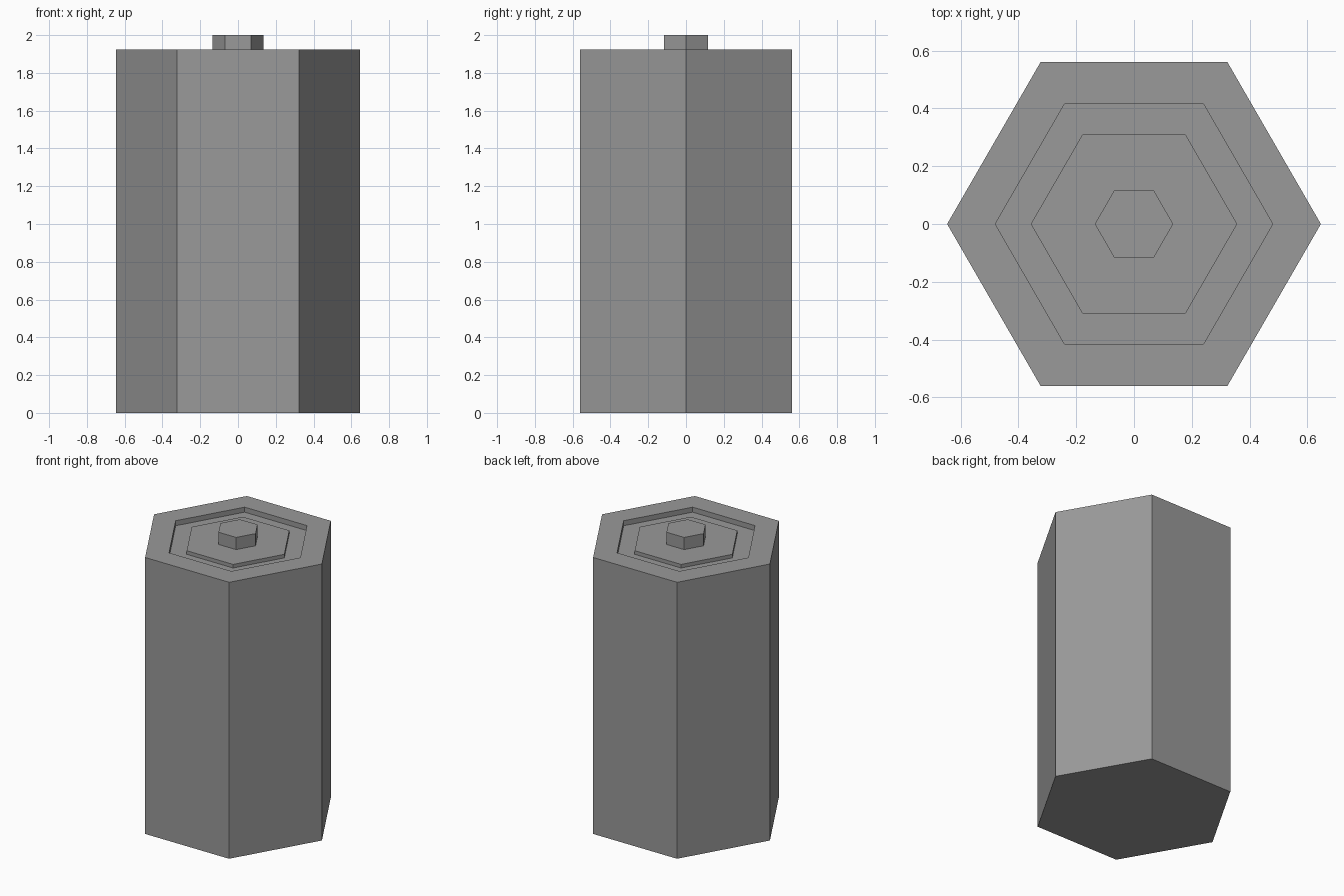
import bpy
import bmesh
from math import cos, sin, tau

if "Cube" in bpy.data.objects:
    bpy.data.objects.remove(bpy.data.objects["Cube"])

SIDES = 6

# One dark grey for the whole cell
grey = bpy.data.materials.new("dark_grey")
grey.diffuse_color = (0.32, 0.32, 0.32, 1.0)
grey.use_nodes = True
grey.node_tree.nodes["Principled BSDF"].inputs["Base Color"].default_value = grey.diffuse_color


def hex_lathe(name, profile):
    """Revolve (corner radius, height) points in six flat steps, capped at both ends."""
    bm = bmesh.new()
    rings = [[bm.verts.new((r * cos(tau * i / SIDES), r * sin(tau * i / SIDES), z))
              for i in range(SIDES)] for r, z in profile]
    for low, high in zip(rings, rings[1:]):
        for i in range(SIDES):
            j = (i + 1) % SIDES
            bm.faces.new((low[i], low[j], high[j], high[i]))
    bm.faces.new(rings[0][::-1])
    bm.faces.new(rings[-1])
    bmesh.ops.recalc_face_normals(bm, faces=bm.faces)
    mesh = bpy.data.meshes.new(name)
    bm.to_mesh(mesh)
    bm.free()
    mesh.materials.append(grey)
    obj = bpy.data.objects.new(name, mesh)
    bpy.context.collection.objects.link(obj)
    return obj


# Casing with a rim around a shallow recess
hex_lathe("casing", [(0.6465, 0.0), (0.6465, 1.925), (0.48, 1.925), (0.48, 1.89)])

# Raised contact plate standing on the recess floor
hex_lathe("contact_plate", [(0.357, 1.89), (0.357, 1.915)])

# Terminal nub
hex_lathe("terminal", [(0.1355, 1.915), (0.1355, 2.0)])
